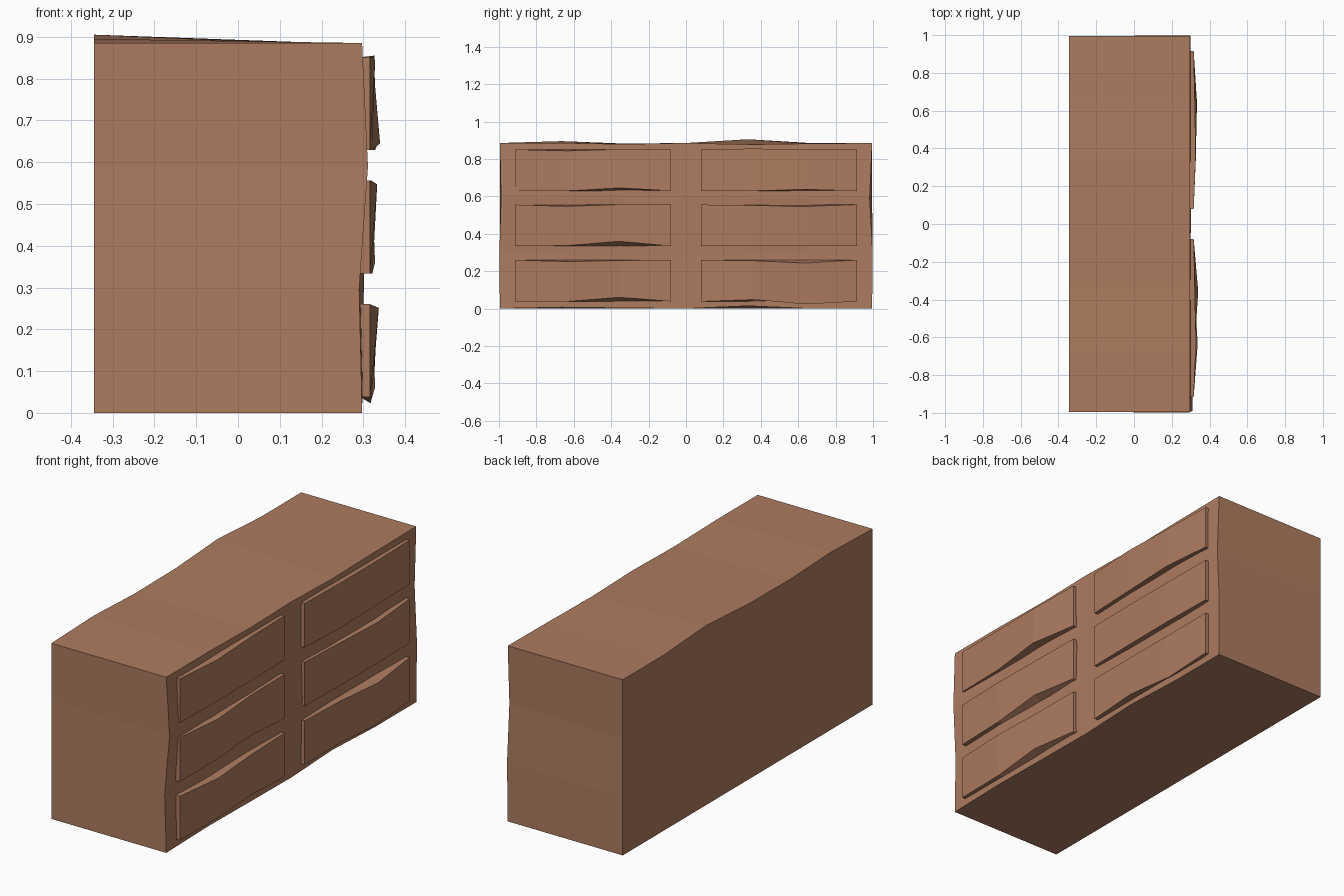
import bpy, bmesh

if "Cube" in bpy.data.objects:
    bpy.data.objects.remove(bpy.data.objects["Cube"])

wood = bpy.data.materials.new("wood")
wood.diffuse_color = (0.42, 0.20, 0.115, 1)
wood.use_nodes = True
wood.node_tree.nodes["Principled BSDF"].inputs["Base Color"].default_value = wood.diffuse_color


def warped_box(name, x0, x1, y0, y1, z0, z1, ny, nz, front, back=None):
    """Box with a gridded front (+x); front/back map (i, j) to an (x, y, z) nudge."""
    bm = bmesh.new()

    def sheet(x, nudges):
        grid = {}
        for i in range(ny + 1):
            for j in range(nz + 1):
                if x == x0 and 0 < i < ny and 0 < j < nz:
                    continue
                d = nudges.get((i, j), (0, 0, 0))
                grid[i, j] = bm.verts.new((x + d[0],
                                           y0 + (y1 - y0) * i / ny + d[1],
                                           z0 + (z1 - z0) * j / nz + d[2]))
        return grid

    f, b = sheet(x1, front), sheet(x0, back or {})
    for i in range(ny):
        for j in range(nz):
            bm.faces.new([f[i, j], f[i + 1, j], f[i + 1, j + 1], f[i, j + 1]])
    rim = ([(i, 0) for i in range(ny)] + [(ny, j) for j in range(nz)]
           + [(i, nz) for i in range(ny, 0, -1)] + [(0, j) for j in range(nz, 0, -1)])
    for p, q in zip(rim, rim[1:] + rim[:1]):
        bm.faces.new([f[p], b[p], b[q], f[q]])
    bm.faces.new([b[p] for p in reversed(rim)])
    bmesh.ops.recalc_face_normals(bm, faces=bm.faces)
    mesh = bpy.data.meshes.new(name)
    bm.to_mesh(mesh)
    bm.free()
    mesh.materials.append(wood)
    obj = bpy.data.objects.new(name, mesh)
    bpy.context.collection.objects.link(obj)


# Cabinet body with hand-hewn front and wavy top
body_front = {
    (0, 1): (-.007, -.003, 0), (0, 2): (.014, .006, 0),
    (1, 1): (.004, 0, 0), (2, 1): (-.004, 0, 0), (3, 1): (.004, 0, 0),
    (4, 1): (-.005, 0, 0), (5, 1): (-.005, 0, 0), (6, 1): (.002, .003, 0),
    (1, 2): (.008, 0, 0), (2, 2): (.008, 0, 0), (3, 2): (-.003, 0, 0),
    (4, 2): (.01, 0, 0), (5, 2): (.01, 0, 0), (6, 2): (0, -.013, 0),
    (1, 0): (0, 0, .007), (2, 0): (0, 0, .003), (4, 0): (0, 0, .014),
    (2, 3): (0, 0, -.006), (4, 3): (0, 0, -.008), (5, 3): (0, 0, -.003),
}
body_back = {(1, 3): (0, 0, .01), (2, 3): (0, 0, -.003), (4, 3): (0, 0, .02)}
warped_box("cabinet_body", -.344, .297, -.995, .995, 0, .885, 6, 3, body_front, body_back)

# Drawer fronts: nudges as (x, z) at bottom 1, bottom 2, top 1, top 2
drawers = {
    ("left", 0): ((.004, 0), (.012, .022), (.021, -.009), (.006, -.003)),
    ("left", 1): ((.006, .003), (.012, .026), (.017, -.009), (.004, 0)),
    ("left", 2): ((.005, 0), (.024, .016), (.012, -.008), (.006, 0)),
    ("right", 0): ((.008, .01), (.001, -.015), (.006, -.004), (.018, -.017)),
    ("right", 1): ((.004, 0), (.006, 0), (.008, -.004), (.014, -.01)),
    ("right", 2): ((.012, 0), (.016, .008), (.011, .004), (.006, 0)),
}
for (side, row), (b1, b2, t1, t2) in drawers.items():
    y0 = -.915 if side == "left" else .08
    z0 = .038 + .2955 * row
    nudges = {(1, 0): b1, (2, 0): b2, (1, 1): t1, (2, 1): t2}
    warped_box(f"drawer_{side}_{row + 1}", .292, .316, y0, y0 + .835, z0, z0 + .222, 3, 1,
               {k: (dx, 0, dz) for k, (dx, dz) in nudges.items()})
